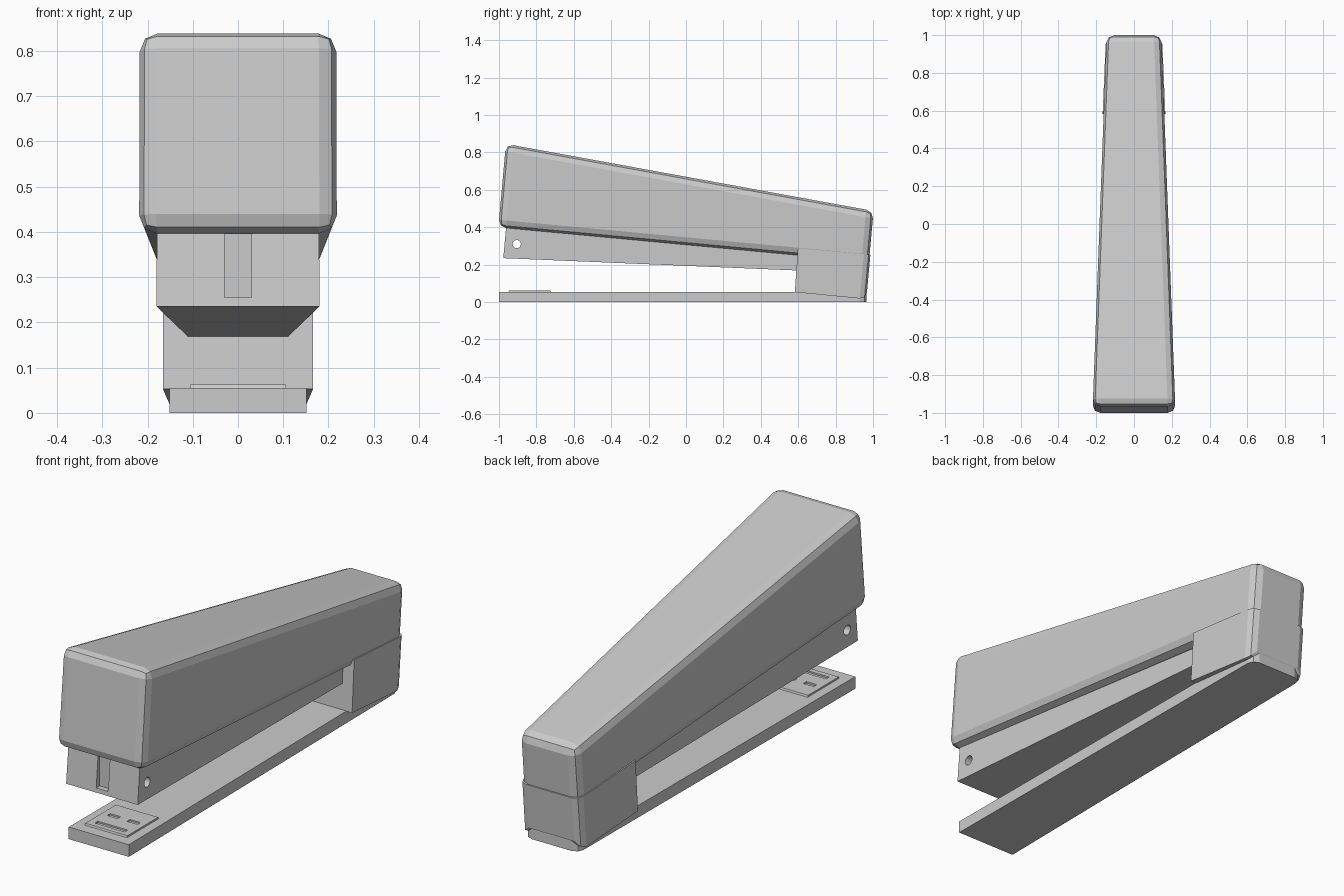
import bpy, bmesh
from math import pi

if "Cube" in bpy.data.objects:
    bpy.data.objects.remove(bpy.data.objects["Cube"])


def wedge(name, profile, w0, w1, bevel=0.0, segments=2, pick=None):
    """Prism from a side profile (y, z) whose half width tapers from front (w0) to back (w1)."""
    ys = [p[0] for p in profile]
    lo, hi = min(ys), max(ys)
    bm = bmesh.new()
    rings = []
    for s in (-1, 1):
        rings.append([bm.verts.new((s * (w0 + (w1 - w0) * (y - lo) / (hi - lo)), y, z))
                      for y, z in profile])
    n = len(profile)
    bm.faces.new(rings[0])
    bm.faces.new(rings[1][::-1])
    for i in range(n):
        j = (i + 1) % n
        bm.faces.new((rings[0][i], rings[1][i], rings[1][j], rings[0][j]))
    bmesh.ops.recalc_face_normals(bm, faces=bm.faces)
    if bevel:
        edges = [e for e in bm.edges if pick is None or pick(e)]
        bmesh.ops.bevel(bm, geom=edges, offset=bevel, segments=segments,
                        profile=0.5, affect='EDGES', clamp_overlap=True)
    me = bpy.data.meshes.new(name)
    bm.to_mesh(me)
    bm.free()
    ob = bpy.data.objects.new(name, me)
    bpy.context.collection.objects.link(ob)
    return ob


def box(name, x0, x1, y0, y1, z0, z1):
    ob = wedge(name, [(y0, z0), (y1, z0), (y1, z1), (y0, z1)], (x1 - x0) / 2, (x1 - x0) / 2)
    ob.location.x = (x0 + x1) / 2
    return ob


def cut(target, cutter):
    cutter.hide_render = True
    bpy.context.view_layer.update()
    mod = target.modifiers.new("cut", 'BOOLEAN')
    mod.operation = 'DIFFERENCE'
    mod.solver = 'EXACT'
    mod.object = cutter
    bpy.context.view_layer.objects.active = target
    bpy.ops.object.modifier_apply(modifier=mod.name)
    bpy.data.objects.remove(cutter)


# Top cover: tapered block with rounded edges
wedge("top_cover", [(-1.003, 0.40), (0.978, 0.215), (1.003, 0.487), (-0.963, 0.846)],
      0.22, 0.145, bevel=0.04)

# Staple magazine with front slot and cross hole
magazine = wedge("magazine", [(-0.977, 0.235), (0.62, 0.168), (0.62, 0.28), (-0.96, 0.42)],
                 0.18, 0.11)
cut(magazine, box("slot_cutter", -0.03, 0.03, -1.1, -0.95, 0.255, 0.395))
bpy.ops.mesh.primitive_cylinder_add(vertices=16, radius=0.022, depth=1,
                                    location=(0, -0.905, 0.31), rotation=(0, pi / 2, 0))
cut(magazine, bpy.context.object)

# Rear hinge block: back edges rounded, top edge left sharp
wedge("hinge_block", [(0.582, 0.053), (0.964, 0.016), (0.986, 0.253), (0.598, 0.288)],
      0.166, 0.149, bevel=0.035,
      pick=lambda e: all(v.co.y > 0.9 for v in e.verts)
      and not all(v.co.z > 0.2 for v in e.verts))

# Base plate: slight taper, rounded rear corners
wedge("base_plate", [(-1.0, 0.0), (0.965, 0.0), (0.965, 0.055), (-1.0, 0.055)],
      0.151, 0.135, bevel=0.035,
      pick=lambda e: all(v.co.y > 0.9 for v in e.verts)
      and abs(e.verts[0].co.x - e.verts[1].co.x) < 0.01)

# Anvil plate with one long and two short staple grooves
anvil = wedge("anvil_plate", [(-0.95, 0.05), (-0.72, 0.05), (-0.725, 0.063), (-0.945, 0.063)],
              0.106, 0.106)
for x, y, half in ((0, -0.91, 0.075), (-0.05, -0.82, 0.026), (0.05, -0.82, 0.026)):
    cut(anvil, box("groove_cutter", x - half, x + half, y - 0.011, y + 0.011, 0.056, 0.1))
